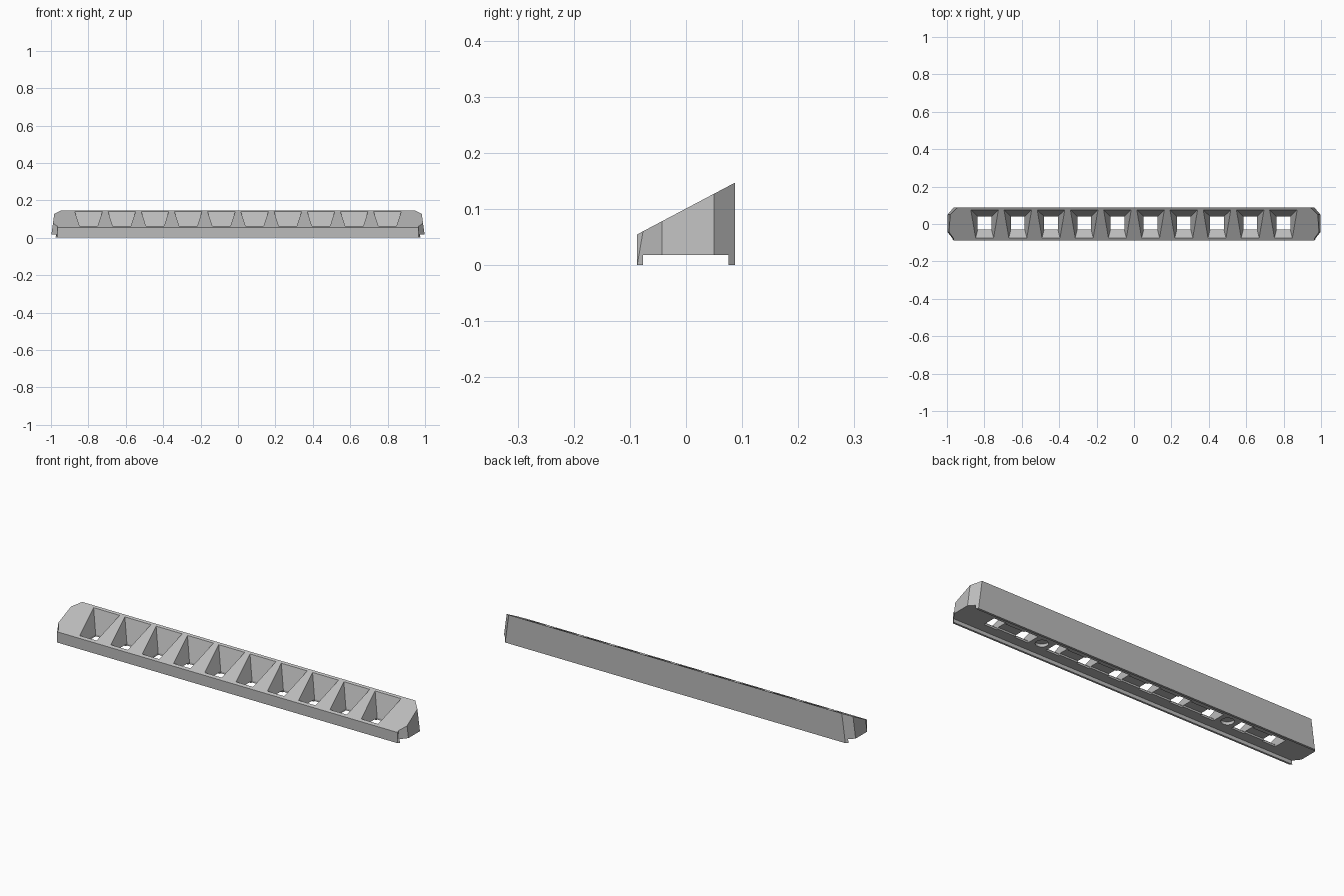
import bpy
import bmesh
from mathutils import Vector

if "Cube" in bpy.data.objects:
    bpy.data.objects.remove(bpy.data.objects["Cube"])

grey = bpy.data.materials.new("light grey")
grey.use_nodes = True
grey.diffuse_color = (0.5, 0.5, 0.5, 1)
grey.node_tree.nodes["Principled BSDF"].inputs["Base Color"].default_value = (0.5, 0.5, 0.5, 1)

BACK, FRONT = 0.087, -0.087
FRONT_TOP, BACK_TOP = 0.055, 0.147
CEILING = 0.018
PITCH = 0.1775


def loft(name, lower, upper, z0, z1, sloped=False):
    """Solid between two outlines with equal point counts, optionally cut by the sloped top."""
    bm = bmesh.new()
    a = [bm.verts.new((x, y, z0)) for x, y in lower]
    b = [bm.verts.new((x, y, z1)) for x, y in upper]
    bm.faces.new(a[::-1])
    bm.faces.new(b)
    n = len(a)
    for i in range(n):
        j = (i + 1) % n
        bm.faces.new((a[i], a[j], b[j], b[i]))
    if sloped:
        normal = Vector((0, FRONT_TOP - BACK_TOP, BACK - FRONT))
        cut = bmesh.ops.bisect_plane(bm, geom=bm.verts[:] + bm.edges[:] + bm.faces[:],
                                     plane_co=(0, BACK, BACK_TOP), plane_no=normal,
                                     clear_outer=True)
        edges = [e for e in cut["geom_cut"] if isinstance(e, bmesh.types.BMEdge)]
        bmesh.ops.contextual_create(bm, geom=edges)
    bmesh.ops.recalc_face_normals(bm, faces=bm.faces[:])
    mesh = bpy.data.meshes.new(name)
    bm.to_mesh(mesh)
    bm.free()
    mesh.materials.append(grey)
    obj = bpy.data.objects.new(name, mesh)
    bpy.context.collection.objects.link(obj)
    return obj


def rect(x0, x1, y0, y1):
    return [(x0, y0), (x1, y0), (x1, y1), (x0, y1)]


def box(name, x0, x1, y0, y1, z0, z1, sloped=False):
    outline = rect(x0, x1, y0, y1)
    return loft(name, outline, outline, z0, z1, sloped)


def combine(target, tool, operation="DIFFERENCE"):
    """Apply a boolean and discard the tool."""
    tool.hide_render = True
    mod = target.modifiers.new("shape", "BOOLEAN")
    mod.operation = operation
    mod.solver = "EXACT"
    mod.object = tool
    bpy.context.view_layer.objects.active = target
    bpy.ops.object.modifier_apply(modifier=mod.name)
    bpy.data.objects.remove(tool)


def plan(inset):
    """Eight-sided plan with clipped corners."""
    half = [(0.965, FRONT), (1.0, -0.043), (1.0, 0.05), (0.965, BACK)]
    half = [(x - inset, y) for x, y in half]
    return half + [(-x, y) for x, y in reversed(half)]


# Wedge body with leaning ends, and a square-ended front lip
body = loft("slotted_wedge_bar", plan(0), plan(0.022), 0, 0.16, True)
combine(body, box("front_lip", -0.965, 0.965, FRONT, -0.077, 0, 0.1, True), "UNION")

# Open channel along the underside
combine(body, box("channel", -1.2, 1.2, -0.077, 0.076, -0.1, CEILING))

# Ten tapering pockets with through holes
centres = [(i - 4.5) * PITCH for i in range(10)]
for c in centres:
    combine(body, loft("pocket", rect(c - 0.037, c + 0.037, -0.03, 0.04),
                       rect(c - 0.08, c + 0.08, -0.2, 0.082), 0.028, 0.16))
    combine(body, box("hole", c - 0.037, c + 0.037, -0.03, 0.04, 0.005, 0.03))

# Shallow underside slots between holes, with round sockets in two of the gaps
for i in range(9):
    mid = (centres[i] + centres[i + 1]) / 2
    if i in (1, 7):
        bpy.ops.mesh.primitive_cylinder_add(vertices=32, radius=0.03, depth=0.03,
                                            location=(mid, 0.005, CEILING))
        combine(body, bpy.context.object)
    else:
        combine(body, box("slot", mid - 0.06, mid + 0.06, -0.022, 0.032, 0.005, 0.027))

for p in body.data.polygons:
    p.material_index = 0
    p.use_smooth = False
